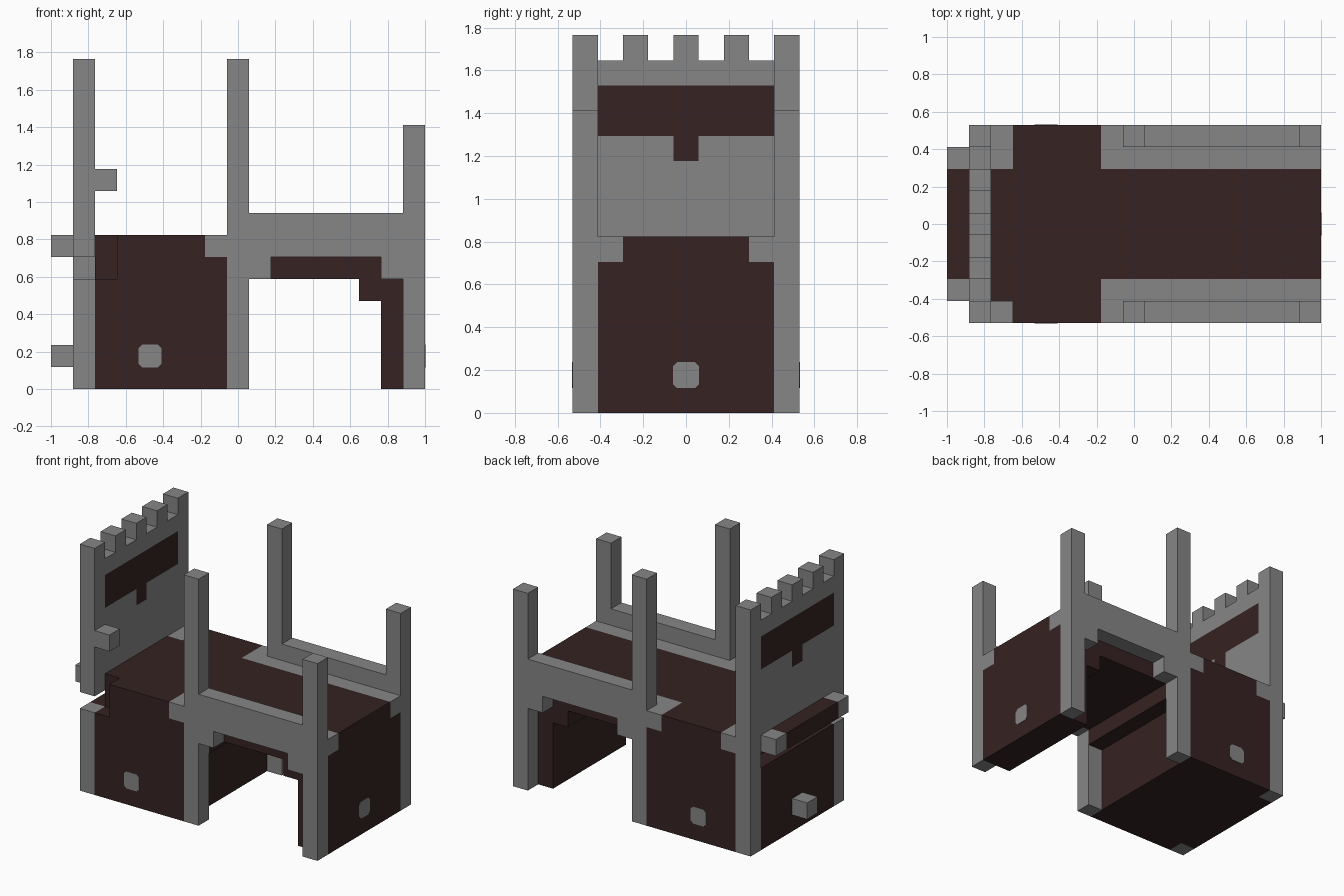
import bpy, bmesh
from mathutils import Vector
from itertools import product

cube = bpy.data.objects.get("Cube")
if cube:
    bpy.data.objects.remove(cube)

U = 2 / 17                             # edge of one block
ORIGIN = Vector((-1, -4.5 * U, 0))     # corner of the block grid


def material(name, rgb):
    m = bpy.data.materials.new(name)
    m.use_nodes = True
    m.diffuse_color = (*rgb, 1)
    bsdf = m.node_tree.nodes["Principled BSDF"]
    bsdf.inputs["Base Color"].default_value = (*rgb, 1)
    bsdf.inputs["Roughness"].default_value = 0.9
    return m


GREY = material("stone grey", (0.24, 0.24, 0.24))
BROWN = material("dark brown", (0.037, 0.016, 0.016))

parts = {}


def block(x, y, z):
    """Set of grid cells; each axis is an index or an inclusive (low, high) pair."""
    spans = [(a, a) if isinstance(a, int) else a for a in (x, y, z)]
    return set(product(*(range(a, b + 1) for a, b in spans)))


def both_sides(x, y, z):
    """A block and its mirror across the long axis."""
    return block(x, y, z) | {(i, 8 - j, k) for i, j, k in block(x, y, z)}


def part(name, cells, mat):
    parts[name] = (cells, mat)


def add_object(name, bm, mat):
    me = bpy.data.meshes.new(name)
    bm.to_mesh(me)
    bm.free()
    me.materials.append(mat)
    ob = bpy.data.objects.new(name, me)
    bpy.context.collection.objects.link(ob)
    return ob


# Corner and middle posts
gap = block(1, (0, 7), 5)
part("corner_posts", both_sides(1, 0, (0, 6)) - gap, GREY)
part("middle_posts", both_sides(8, 0, (0, 14)), GREY)
part("end_posts", both_sides(16, 0, (0, 11)), GREY)

# Battlement wall with a dark window
window = block(1, (1, 7), (11, 12)) | block(1, 4, 10)
wall = block(1, (0, 8), (7, 13)) | block(1, (1, 7), 6)
for j in range(0, 9, 2):
    wall |= block(1, j, 14)
part("battlement_wall", wall - window, GREY)
part("wall_window", window, BROWN)
part("wall_peg", block(2, 0, 9), GREY)

# Rear ledge and knob
part("ledge", block(0, (2, 6), 6), BROWN)
part("ledge_ends", both_sides(0, 1, 6), GREY)
part("rear_knob", block(0, 4, 1), GREY)

# Large body with notch and pale corners
corners = both_sides(7, (0, 1), 6) | block(2, (7, 8), 6)
notch = block(2, 0, (5, 6))
body = block((2, 7), (0, 8), (0, 6)) | block(1, (1, 7), (0, 4))
part("body", body - corners - notch, BROWN)
part("body_corners", corners, GREY)

# Deck, its underside steps and the end wall
deck_edges = both_sides((8, 16), 1, 6)
deck = block((8, 16), (1, 7), (5, 6)) - deck_edges
part("deck", deck, BROWN)
part("deck_edges", deck_edges, GREY)
part("deck_steps", block(8, (1, 7), 4) | block(14, (1, 7), 4), BROWN)
part("end_wall", block((15, 16), (1, 7), (0, 4)), BROWN)

# Side rails with brackets
rails = both_sides((9, 15), 0, (6, 7))
brackets = both_sides(9, 0, 5) | both_sides(15, 0, 5)
part("side_rails", rails | brackets, GREY)

# Turn each part into a mesh, skipping faces hidden between blocks
solid = set().union(*(cells for cells, _ in parts.values()))
for name, (cells, mat) in parts.items():
    bm = bmesh.new()
    for cell in sorted(cells):
        centre = ORIGIN + (Vector(cell) + Vector((0.5, 0.5, 0.5))) * U
        for axis, sign in product(range(3), (-1, 1)):
            n = Vector((0, 0, 0))
            n[axis] = sign
            if tuple(int(c + d) for c, d in zip(cell, n)) in solid:
                continue
            a = Vector((0, 0, 0))
            a[(axis + 1) % 3] = 1
            b = n.cross(a)
            bm.faces.new([bm.verts.new(centre + (n + a * p + b * q) * U / 2)
                          for p, q in ((-1, -1), (1, -1), (1, 1), (-1, 1))])
    bmesh.ops.remove_doubles(bm, verts=bm.verts, dist=U / 100)
    bmesh.ops.dissolve_limit(bm, angle_limit=0.01, verts=bm.verts, edges=bm.edges)
    add_object(name, bm, mat)


# Pale studs with clipped corners on the body sides and end wall
def stud(name, centre, axis):
    bm = bmesh.new()
    bmesh.ops.create_cube(bm, size=1)
    for v in bm.verts:
        for a in range(3):
            v.co[a] *= 0.006 if a == axis else U * 1.04
    edges = [e for e in bm.edges
             if abs((e.verts[0].co - e.verts[1].co)[axis]) > 0.001]
    bmesh.ops.bevel(bm, geom=edges, offset=U * 0.17, segments=1, affect='EDGES')
    add_object(name, bm, GREY).location = centre


stud_x, stud_z, side = -1 + 4.5 * U, 1.5 * U, 4.5 * U
stud("front_stud", (stud_x, -side, stud_z), 1)
stud("back_stud", (stud_x, side, stud_z), 1)
stud("end_stud", (1, 0, stud_z), 0)
